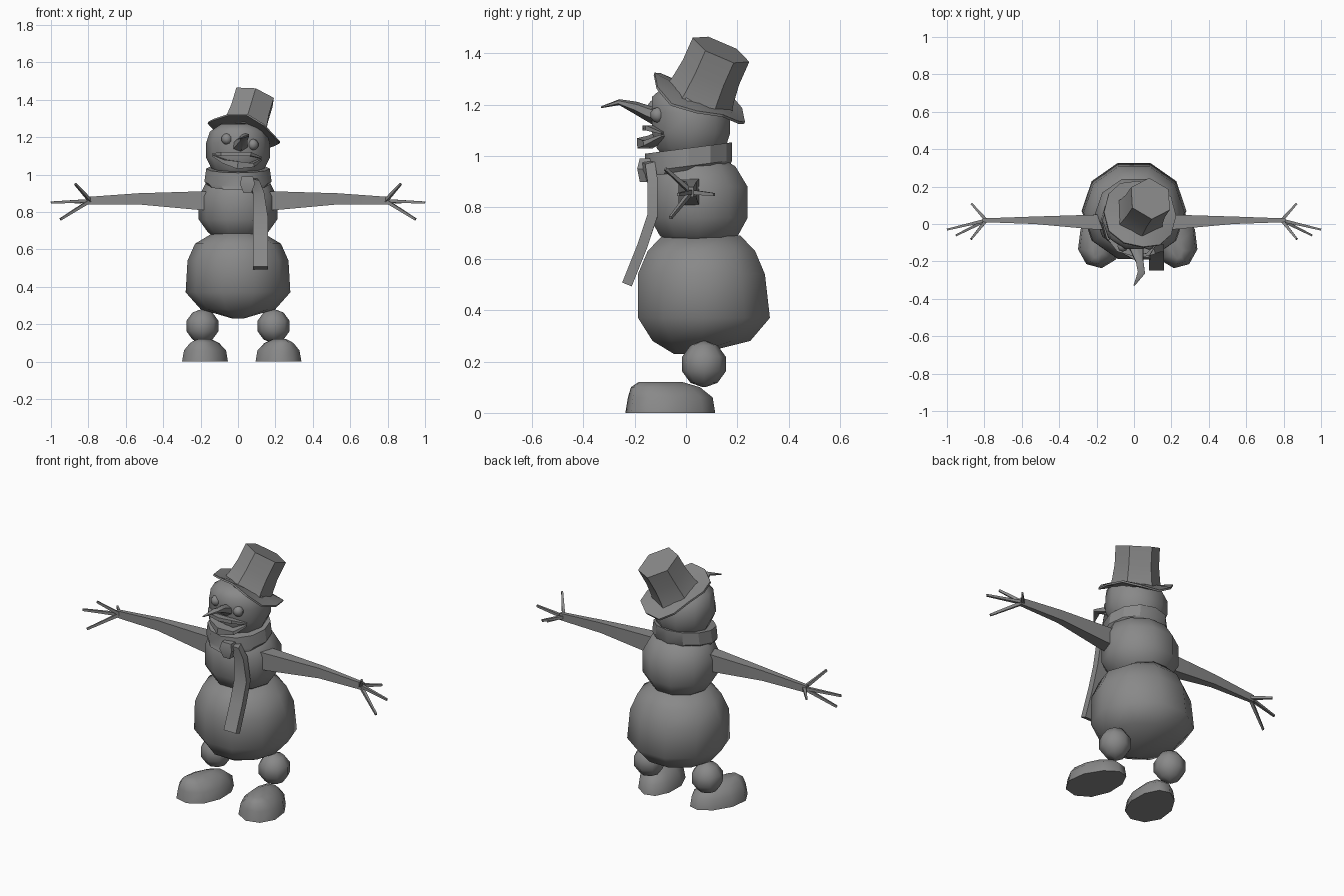
import bpy, bmesh, math
from mathutils import Vector, Matrix

cube = bpy.data.objects.get("Cube")
if cube:
    bpy.data.objects.remove(cube, do_unlink=True)

grey = bpy.data.materials.new("plain grey")
grey.use_nodes = True
GREY = (0.25, 0.25, 0.25, 1)
grey.diffuse_color = GREY
grey.node_tree.nodes["Principled BSDF"].inputs["Base Color"].default_value = GREY


def loft(name, rings, angle=30):
    """Skin a list of equal point rings and cap both ends."""
    bm = bmesh.new()
    vs = [[bm.verts.new(p) for p in r] for r in rings]
    n = len(vs[0])
    for a, b in zip(vs, vs[1:]):
        for i in range(n):
            j = (i + 1) % n
            bm.faces.new((a[i], a[j], b[j], b[i]))
    bm.faces.new(vs[0][::-1])
    bm.faces.new(vs[-1])
    bmesh.ops.recalc_face_normals(bm, faces=bm.faces)
    me = bpy.data.meshes.new(name)
    bm.to_mesh(me)
    bm.free()
    me.materials.append(grey)
    ob = bpy.data.objects.new(name, me)
    bpy.context.collection.objects.link(ob)
    bpy.ops.object.select_all(action='DESELECT')
    ob.select_set(True)
    bpy.context.view_layer.objects.active = ob
    bpy.ops.object.shade_smooth_by_angle(angle=math.radians(angle))
    return ob


def ring(z, cx, cy, rx, ry, n=10, start=0.0):
    return [Vector((cx + rx * math.cos(start + i * math.tau / n),
                    cy + ry * math.sin(start + i * math.tau / n), z)) for i in range(n)]


def stack(name, rows, n=10, angle=65):
    """Rounded body from rows of z, centre x, centre y, radius x, radius y."""
    return loft(name, [ring(*r, n=n) for r in rows], angle)


def ball(name, c, rx, rz, n=8, levels=5):
    rows = []
    for k in range(levels + 1):
        t = math.pi * k / levels
        r = max(rx * math.sin(t), rx * 0.06)
        rows.append((c[2] - rz * math.cos(t), c[0], c[1], r, r))
    return stack(name, rows, n)


def tube(name, path, sizes, up=(0, 0, 1), n=4, angle=30):
    """Sweep a section with half width and half height along a path."""
    pts = [Vector(p) for p in path]
    rings = []
    for i, p in enumerate(pts):
        d = (pts[min(i + 1, len(pts) - 1)] - pts[max(i - 1, 0)]).normalized()
        side = d.cross(Vector(up)).normalized()
        top = side.cross(d)
        k = 1 / math.cos(math.pi / n)
        w, h = sizes[i]
        rings.append([p + side * w * k * math.cos((j + .5) * math.tau / n)
                      + top * h * k * math.sin((j + .5) * math.tau / n) for j in range(n)])
    return loft(name, rings, angle)


# Three snowballs
stack("lower_body", [(0.23, 0, 0, 0.03, 0.05), (0.28, 0, 0.06, 0.2, 0.2),
                     (0.37, 0, 0.07, 0.28, 0.27), (0.54, 0, 0.06, 0.27, 0.26),
                     (0.63, 0, 0.06, 0.23, 0.22), (0.69, 0, 0.06, 0.13, 0.16)])
stack("torso", [(0.65, 0, 0.05, 0.1, 0.1), (0.69, 0, 0.05, 0.16, 0.16),
                (0.76, 0, 0.05, 0.21, 0.2), (0.88, 0, 0.05, 0.21, 0.2),
                (0.96, 0, 0.04, 0.17, 0.16), (1.0, 0, 0.03, 0.1, 0.1)])
stack("head", [(0.98, 0, 0.02, 0.1, 0.1), (1.03, 0, 0.02, 0.14, 0.14),
               (1.09, 0, 0.02, 0.17, 0.16), (1.17, 0, 0.02, 0.17, 0.16),
               (1.23, 0, 0.0, 0.15, 0.14), (1.27, 0, -0.01, 0.09, 0.08)])

# Eyes, nose and mouth
for side, c in (("right", (-0.06, -0.12, 1.19)), ("left", (0.08, -0.11, 1.16))):
    ball(side + "_eye", c, 0.03, 0.03)
tube("nose", [(0.01, -0.11, 1.15), (0.03, -0.2, 1.19), (0.04, -0.26, 1.21), (0, -0.33, 1.19)],
     [(0.04, 0.03), (0.02, 0.02), (0.02, 0.01), (0.003, 0.003)], n=6, angle=50)
tube("upper_lip", [(-0.13, -0.08, 1.11), (-0.08, -0.13, 1.11), (-0.01, -0.15, 1.11),
                   (0.06, -0.14, 1.11), (0.12, -0.09, 1.09)],
     [(0.01, 0.004), (0.02, 0.01), (0.02, 0.01), (0.02, 0.01), (0.01, 0.004)])
tube("lower_lip", [(-0.13, -0.08, 1.1), (-0.07, -0.13, 1.07), (0, -0.16, 1.05),
                   (0.07, -0.14, 1.05), (0.12, -0.09, 1.08)],
     [(0.01, 0.004), (0.02, 0.01), (0.03, 0.02), (0.03, 0.01), (0.01, 0.004)])

# Scarf
band = [ring(0.94, 0, 0.0, 0.16, 0.17, 12), ring(0.96, 0, 0.01, 0.18, 0.17, 12),
        ring(1.03, 0, 0.01, 0.17, 0.17, 12), ring(1.03, 0, 0.01, 0.14, 0.14, 12)]
for r in band:
    for p in r:
        p.z += 0.13 * p.y
loft("scarf_band", band)
tube("scarf_knot", [(0.05, -0.16, 0.99), (0.05, -0.16, 0.95), (0.05, -0.16, 0.9)],
     [(0.03, 0.02), (0.04, 0.03), (0.02, 0.02)], up=(0, -1, 0))
tube("scarf_tail", [(0.05, -0.16, 0.95), (0.09, -0.14, 0.95), (0.11, -0.13, 0.9),
                    (0.12, -0.13, 0.77), (0.12, -0.17, 0.65), (0.12, -0.23, 0.5)],
     [(0.03, 0.02)] * 3 + [(0.04, 0.02)] * 3, up=(0, -1, 0))

# Tilted top hat
tilt = Vector((0, 0, 1)).rotation_difference(Vector((0.27, 0.4, 0.9))).to_matrix().to_4x4()
hat = Matrix.Translation((0.03, 0.05, 1.22)) @ tilt
crown = [ring(z, 0, 0, r, r, 6, math.radians(30))
         for z, r in ((0, 0.14), (0.04, 0.13), (0.12, 0.12), (0.22, 0.12))]
loft("hat_crown", [[hat @ p for p in r] for r in crown])
brim = [ring(z, 0, 0, r, r, 12) for z, r in ((0, 0.11), (0, 0.2), (0.01, 0.2), (0.02, 0.11))]
for r in brim[1:3]:
    for i, p in enumerate(r):
        p.z += 0.02 * math.sin(3 * i * math.tau / 12)
loft("hat_brim", [[hat @ p for p in r] for r in brim])

# Arms, hands, legs and feet on both sides
tips = [(0.87, 0.11, 0.85), (1.0, -0.03, 0.85), (0.87, -0.08, 0.95), (0.95, -0.06, 0.76)]
foot_rows = [(0, 0, 0, 0.12, 0.18), (0.06, 0, 0, 0.11, 0.17),
             (0.1, 0, -0.02, 0.07, 0.14), (0.12, 0, -0.04, 0.03, 0.09)]
for side, s in (("left", 1), ("right", -1)):
    tube(side + "_arm", [(s * 0.1, 0.01, 0.86), (s * 0.2, 0.01, 0.86),
                         (s * 0.53, 0.02, 0.87), (s * 0.81, 0.02, 0.86)],
         [(0.04, 0.05), (0.04, 0.05), (0.02, 0.03), (0.01, 0.02)])
    for i, (x, y, z) in enumerate(tips):
        tube(f"{side}_finger_{i + 1}", [(s * 0.79, 0.02, 0.86), (s * x, y, z)],
             [(0.009, 0.009), (0.005, 0.006)])
    ball(side + "_leg", (s * 0.19, 0.07, 0.19), 0.09, 0.09)
    foot = stack(side + "_foot", foot_rows)
    for v in foot.data.vertices:
        v.co.x *= 1 - 0.8 * v.co.y
    turn = Matrix.Rotation(s * math.radians(15), 4, 'Z')
    foot.data.transform(Matrix.Translation((0.02 + s * 0.19, -0.06, 0)) @ turn)
